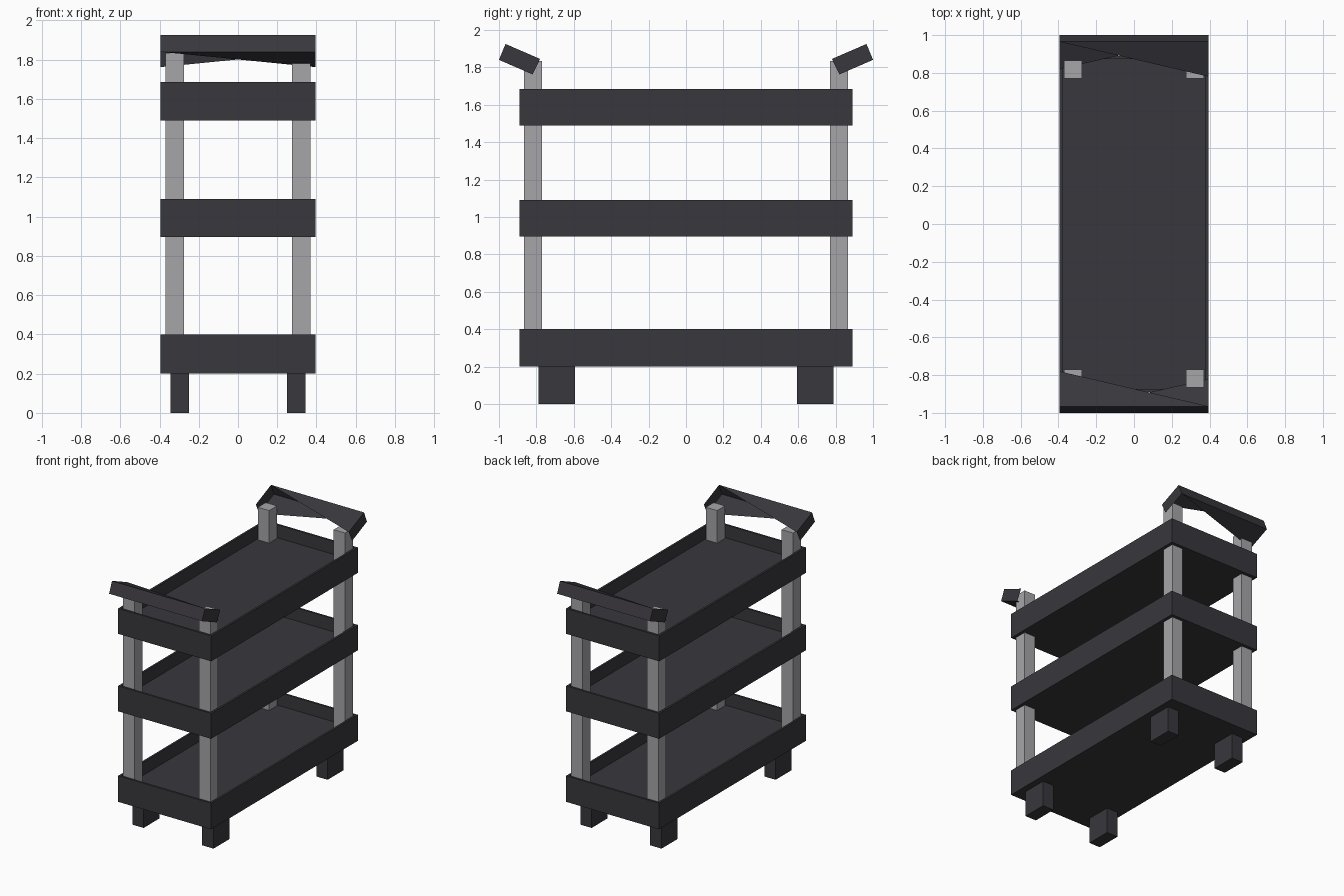
import bpy, bmesh

if "Cube" in bpy.data.objects:
    bpy.data.objects.remove(bpy.data.objects["Cube"], do_unlink=True)


def material(name, color):
    m = bpy.data.materials.new(name)
    m.use_nodes = True
    m.diffuse_color = color
    m.node_tree.nodes["Principled BSDF"].inputs["Base Color"].default_value = color
    return m


DARK = material("charcoal plastic", (0.04, 0.038, 0.045, 1))
GREY = material("grey metal", (0.38, 0.38, 0.40, 1))

HALF_X, HALF_Y = 0.395, 0.89
SIDES = (("front", -1), ("back", 1))
HANDS = (("right", -1), ("left", 1))


def finish(name, bm, mat):
    mesh = bpy.data.meshes.new(name)
    bm.to_mesh(mesh)
    bm.free()
    mesh.materials.append(mat)
    obj = bpy.data.objects.new(name, mesh)
    bpy.context.collection.objects.link(obj)
    return obj


def box_bmesh(center, size):
    bm = bmesh.new()
    bmesh.ops.create_cube(bm, size=1)
    for v in bm.verts:
        v.co = [c + s * p for c, s, p in zip(center, size, v.co)]
    return bm


# Shallow tray: a box whose top is inset for the rim and sunk to the floor
def tray(name, bottom, top, rim=0.022, depth=0.1):
    bm = box_bmesh((0, 0, (bottom + top) / 2), (2 * HALF_X, 2 * HALF_Y, top - bottom))
    lid = max(bm.faces, key=lambda f: f.calc_center_median().z)
    bmesh.ops.inset_region(bm, faces=[lid], thickness=rim)
    inner = bmesh.ops.extrude_discrete_faces(bm, faces=[lid])["faces"][0]
    for v in inner.verts:
        v.co.z -= depth
    bmesh.ops.recalc_face_normals(bm, faces=bm.faces)
    finish(name, bm, DARK)


tray("bottom_tray", 0.2, 0.4)
tray("middle_tray", 0.895, 1.09)
tray("top_tray", 1.49, 1.685)

# Four corner posts and four feet
for side, sy in SIDES:
    for hand, sx in HANDS:
        post = box_bmesh((0.322 * sx, 0.817 * sy, 1.0675), (0.096, 0.096, 1.535))
        finish(f"{side}_{hand}_post", post, GREY)
        foot = box_bmesh((0.297 * sx, 0.692 * sy, 0.1), (0.096, 0.195, 0.2))
        finish(f"{side}_{hand}_foot", foot, DARK)


# Tilted handle, open on the inner side, with tapering top and underside webs
PROFILE = ((1.0, 1.84), (0.965, 1.925), (0.78, 1.845), (0.82, 1.762))
for side, sy in SIDES:
    bm = bmesh.new()
    near, far = [[bm.verts.new((sx * sy * HALF_X, sy * y, z)) for y, z in PROFILE]
                 for sx in (1, -1)]
    bm.faces.new(near)
    bm.faces.new(far[::-1])
    bm.faces.new((near[1], near[0], far[0], far[1]))
    bm.faces.new((near[2], near[1], far[1]))
    bm.faces.new((near[0], far[3], far[0]))
    bmesh.ops.recalc_face_normals(bm, faces=bm.faces)
    finish(f"{side}_handle", bm, DARK)
